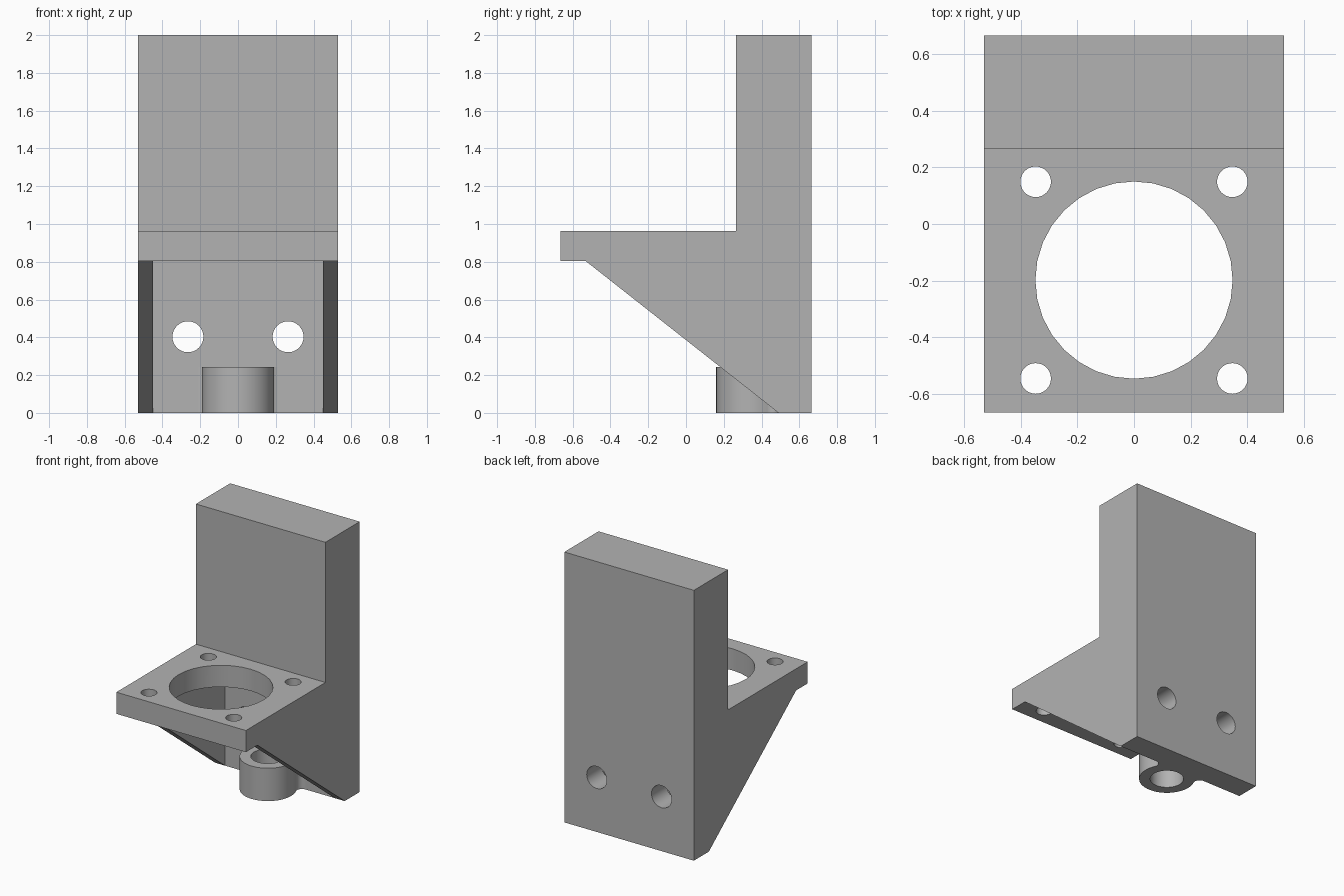
import bpy, bmesh
from math import cos, sin, pi, atan2, sqrt
from mathutils import Vector

cube = bpy.data.objects.get("Cube")
if cube:
    bpy.data.objects.remove(cube, do_unlink=True)

grey = bpy.data.materials.new("plain grey")
grey.use_nodes = True
colour = (0.45, 0.45, 0.45, 1)
grey.diffuse_color = colour
grey.node_tree.nodes["Principled BSDF"].inputs["Base Color"].default_value = colour


def extrude(name, outline, place, start, end):
    """Prism of a 2D outline; place(u, v, w) gives the 3D point at depth w."""
    bm = bmesh.new()
    base = bm.faces.new([bm.verts.new(place(u, v, start)) for u, v in outline])
    shift = Vector(place(0, 0, end)) - Vector(place(0, 0, start))
    top = bmesh.ops.extrude_face_region(bm, geom=[base], use_keep_orig=True)["geom"]
    moved = [g for g in top if isinstance(g, bmesh.types.BMVert)]
    bmesh.ops.translate(bm, verts=moved, vec=shift)
    bmesh.ops.recalc_face_normals(bm, faces=bm.faces)
    mesh = bpy.data.meshes.new(name)
    bm.to_mesh(mesh)
    bm.free()
    mesh.materials.append(grey)
    ob = bpy.data.objects.new(name, mesh)
    bpy.context.collection.objects.link(ob)
    return ob


def arc(cx, cy, r, a, b, n):
    return [(cx + r * cos(a + (b - a) * i / n), cy + r * sin(a + (b - a) * i / n))
            for i in range(n + 1)]


def circle(cx, cy, r, n=32):
    return arc(cx, cy, r, 0, 2 * pi, n)[:-1]


def along_x(u, v, w): return (w, u, v)
def along_y(u, v, w): return (u, w, v)
def along_z(u, v, w): return (u, v, w)


def cut(target, cutters):
    for c in cutters:
        mod = target.modifiers.new(c.name, "BOOLEAN")
        mod.operation, mod.solver, mod.object = "DIFFERENCE", "EXACT", c
        c.hide_render = True
        c.hide_set(True)
        c.display_type = "WIRE"


HALF, BACK, WALL = 0.53, 0.665, 0.49
SHELF_LOW, SHELF_TOP = 0.803, 0.963

# Bracket: side profile with upright block, shelf and sloping gussets
bracket = extrude("bracket_body", [
    (BACK, 0), (BACK, 2), (0.265, 2), (0.265, SHELF_TOP), (-BACK, SHELF_TOP),
    (-BACK, SHELF_LOW), (-0.53, SHELF_LOW), (WALL, 0)], along_x, -HALF, HALF)

# Pocket between the gussets, then shelf holes and wall holes
pocket = extrude("pocket_cutter", [
    (-0.9, -0.1), (WALL, -0.1), (WALL, SHELF_LOW), (-0.9, SHELF_LOW)],
    along_x, -0.45, 0.45)
cutters = [pocket, extrude("large_hole_cutter", circle(0, -0.198, 0.348),
                           along_z, 0.7, 1.1)]
for side in (-1, 1):
    for y in (-0.545, 0.149):
        cutters.append(extrude("shelf_hole_cutter", circle(side * 0.347, y, 0.054),
                               along_z, 0.7, 1.1))
    cutters.append(extrude("wall_hole_cutter", circle(side * 0.265, 0.403, 0.082),
                           along_y, 0.4, 0.8))
cut(bracket, cutters)

# Ring boss blended into the wall by small fillets
cy, r, fr = 0.35, 0.19, 0.042
fy = WALL - fr
fx = sqrt((r + fr) ** 2 - (fy - cy) ** 2)
touch = atan2(fy - cy, fx)
fillet = arc(fx, fy, fr, pi / 2, pi + touch, 8)
outline = (fillet + arc(0, cy, r, touch, -pi - touch, 40)[1:-1]
           + [(-x, y) for x, y in reversed(fillet)])
boss = extrude("ring_boss", outline, along_z, 0, 0.243)
cut(boss, [extrude("boss_hole_cutter", circle(0, cy, 0.115), along_z, -0.1, 0.4)])

# Smooth the round walls, keep the edges sharp
for ob in (bracket, boss):
    bpy.context.view_layer.objects.active = ob
    ob.select_set(True)
    for mod in list(ob.modifiers):
        bpy.ops.object.modifier_apply(modifier=mod.name)
    bpy.ops.object.shade_smooth_by_angle(angle=0.6)
    ob.select_set(False)
